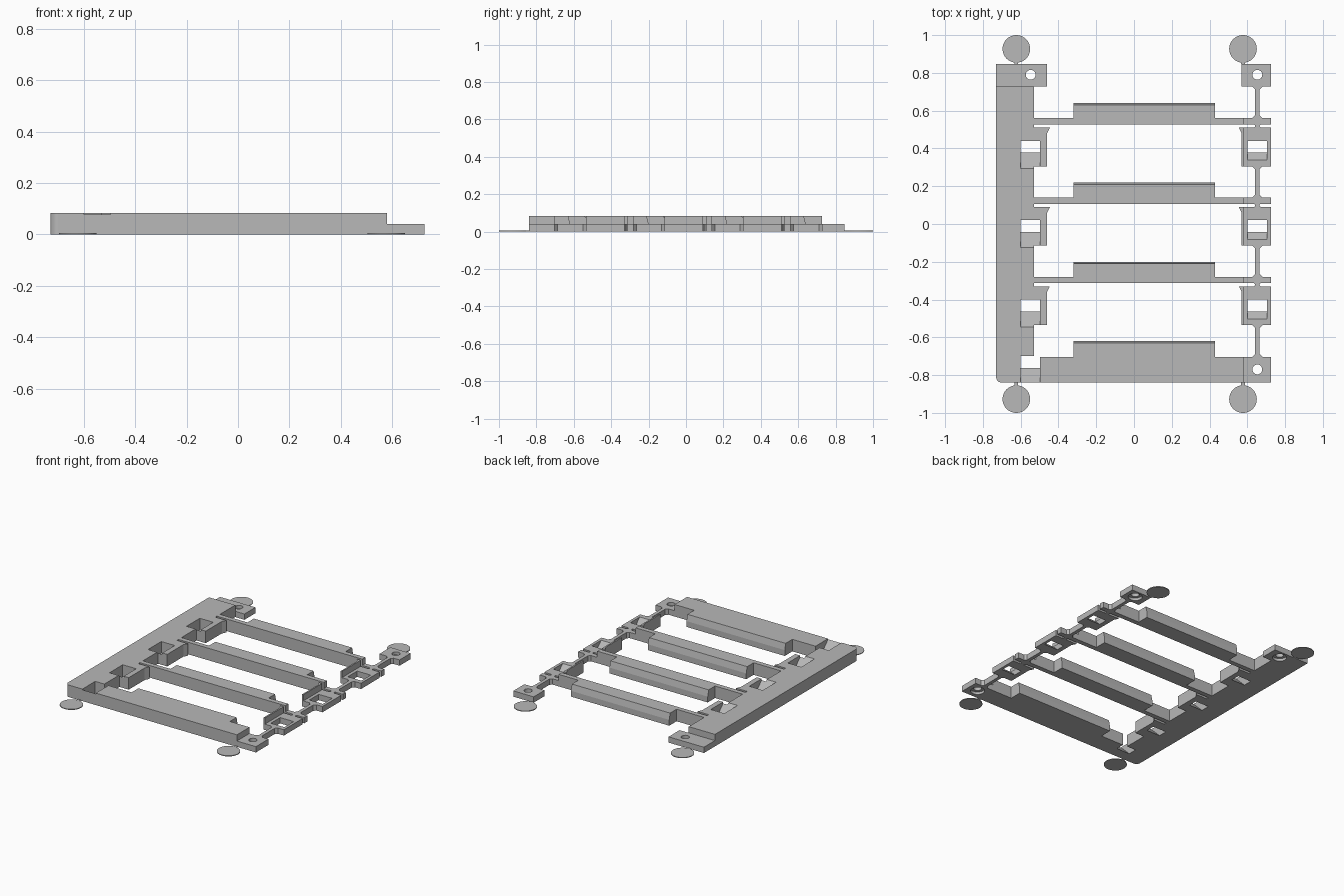
import bpy, bmesh
from math import cos, sin, tau
from mathutils import Vector

cube = bpy.data.objects.get("Cube")
if cube:
    bpy.data.objects.remove(cube, do_unlink=True)

GREY = (0.48, 0.48, 0.48, 1)
mat = bpy.data.materials.new("light grey plastic")
mat.use_nodes = True
mat.diffuse_color = GREY
mat.node_tree.nodes["Principled BSDF"].inputs["Base Color"].default_value = GREY

HIGH, LOW, THIN = 0.083, 0.04, 0.005
PITCH = 0.42
RAIL_X = 0.653


def prism(name, pts, lo, hi, axis="z"):
    """Extrude an outline: xy points along z, or yz points along x."""
    bm = bmesh.new()
    place = (lambda p: (p[0], p[1], lo)) if axis == "z" else (lambda p: (lo, p[0], p[1]))
    face = bm.faces.new([bm.verts.new(place(p)) for p in pts])
    new = bmesh.ops.extrude_face_region(bm, geom=[face])["geom"]
    step = Vector((0, 0, hi - lo)) if axis == "z" else Vector((hi - lo, 0, 0))
    bmesh.ops.translate(bm, vec=step, verts=[g for g in new if isinstance(g, bmesh.types.BMVert)])
    bmesh.ops.recalc_face_normals(bm, faces=bm.faces)
    mesh = bpy.data.meshes.new(name)
    bm.to_mesh(mesh)
    bm.free()
    mesh.materials.append(mat)
    obj = bpy.data.objects.new(name, mesh)
    bpy.context.collection.objects.link(obj)
    return obj


def box(name, x0, x1, y0, y1, z1, z0=0):
    return prism(name, [(x0, y0), (x1, y0), (x1, y1), (x0, y1)], z0, z1)


def disc(name, x, y, r, z0, z1, n=40):
    return prism(name, [(x + r * cos(tau * i / n), y + r * sin(tau * i / n)) for i in range(n)], z0, z1)


def cut(obj, cutter):
    cutter.hide_render = True
    mod = obj.modifiers.new("cut", "BOOLEAN")
    mod.operation, mod.solver, mod.object = "DIFFERENCE", "EXACT", cutter
    bpy.context.view_layer.objects.active = obj
    bpy.ops.object.modifier_apply(modifier=mod.name)
    bpy.data.objects.remove(cutter, do_unlink=True)


def pocket(obj, back, x0, x1):
    """Through window whose front side is a rising 45 degree ramp."""
    start = back - 0.062
    cut(obj, prism("cutter", [(back, -0.01), (start + 0.01, -0.01),
                              (start - 0.1, 0.1), (back, 0.1)], x0, x1, "x"))


def screw_hole(obj, x, y):
    cut(obj, disc("cutter", x, y, 0.026, -0.01, 0.1))
    cut(obj, disc("cutter", x, y, 0.045, -0.01, 0.018))


# Side spine with a rounded front corner
R = 0.03
corner = [(-0.7 - R * sin(tau * i / 24), -0.84 + R - R * cos(tau * i / 24)) for i in range(7)]
spine = prism("side_spine", corner + [(-0.73, 0.727), (-0.53, 0.727), (-0.53, -0.84)], 0, HIGH)

# Back screw pads
for side, x0, x1, hx in (("right", -0.73, -0.46, -0.547), ("left", 0.57, 0.725, RAIL_X)):
    screw_hole(box("back_pad_" + side, x0, x1, 0.727, 0.847, LOW), hx, 0.79)

# Crossbars, each with a wide middle block that tapers at the upper back edge
for i in range(4):
    back = 0.56 - i * PITCH
    front = back - 0.033
    left = -0.53
    if i == 3:
        front, back, left = -0.84, -0.703, -0.53
    bar = box(f"crossbar_{i + 1}", left, 0.58, front, back, HIGH)
    end = box(f"crossbar_end_{i + 1}", 0.58, 0.725, front, back, LOW)
    edge = 0.64 - i * PITCH
    prism(f"crossbar_block_{i + 1}", [(back, 0), (edge, 0), (edge, LOW), (edge - 0.01, HIGH), (back, HIGH)],
          -0.32, 0.43, "x")
    if i == 3:
        pocket(bar, -0.7, -0.6, -0.497)
        pocket(spine, -0.7, -0.6, -0.497)
        screw_hole(end, RAIL_X, -0.77)

# Clips between the crossbars, on the spine side and on the rail side
for i in range(3):
    top = 0.51 - i * PITCH
    bottom, hook = top - 0.205, top - 0.03
    window = top - 0.07
    clip = prism(f"spine_clip_{i + 1}", [(-0.53, top), (-0.445, top), (-0.46, hook),
                                         (-0.46, bottom), (-0.53, bottom)], 0, HIGH)
    for obj in (clip, spine):
        pocket(obj, window, -0.6, -0.497)
    prism(f"rail_clip_wall_{i + 1}", [(0.58, top), (0.555, top), (0.57, hook),
                                      (0.57, bottom), (0.58, bottom)], 0, HIGH)
    rail_clip = box(f"rail_clip_{i + 1}", 0.58, 0.725, bottom, top, LOW)
    pocket(rail_clip, window, 0.602, 0.705)

# Thin rail joining the far ends, flared where it meets each part
def rail(name, y0, y1):
    f = min(0.015, (y1 - y0) / 3)
    side = [(0.012 + f, y0), (0.012, y0 + f), (0.012, y1 - f), (0.012 + f, y1)]
    prism(name, [(RAIL_X + x, y) for x, y in side] + [(RAIL_X - x, y) for x, y in reversed(side)], 0, LOW)

for i in range(4):
    s = i * PITCH
    rail(f"rail_back_{i + 1}", 0.56 - s if i < 3 else -0.703, 0.727 if i == 0 else 0.725 - s)
    if i < 3:
        rail(f"rail_gap_{i + 1}", 0.51 - s, 0.527 - s)

# Flat corner discs with small joining tabs
for x in (-0.623, 0.577):
    for y, edge, word in ((0.927, 0.847, "back"), (-0.927, -0.84, "front")):
        side = "right" if x < 0 else "left"
        disc(f"corner_disc_{word}_{side}", x, y, 0.073, 0, THIN, 48)
        inner = edge + (0.018 if y > 0 else -0.018)
        box(f"disc_tab_{word}_{side}", x - 0.01, x + 0.01, min(edge, inner), max(edge, inner), THIN)
